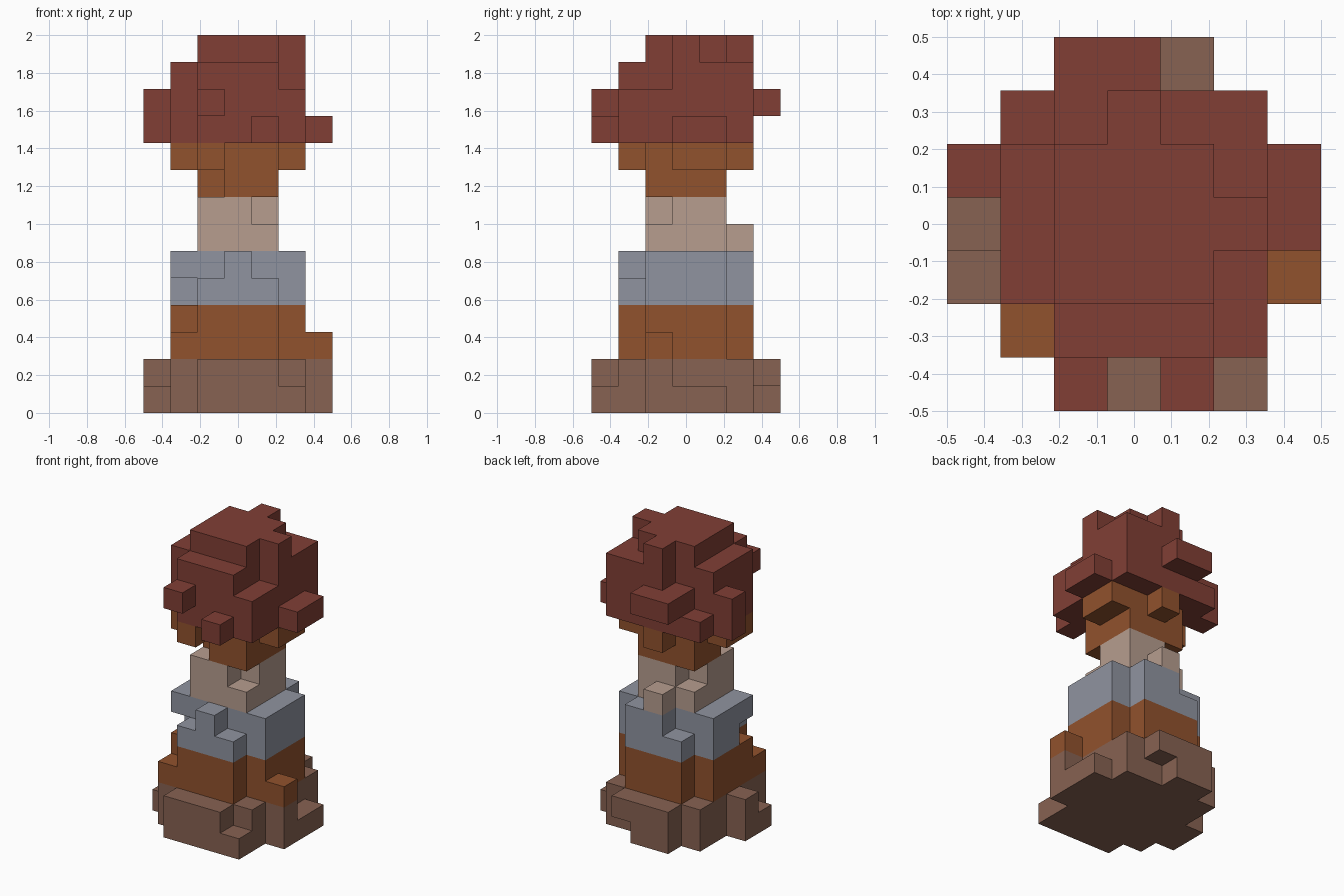
import bpy
import bmesh
from itertools import product
from mathutils import Vector

cube = bpy.data.objects.get("Cube")
if cube:
    bpy.data.objects.remove(cube, do_unlink=True)

UNIT = 1 / 7
ORIGIN = Vector((-0.5, -0.5, 0))
DIRECTIONS = [Vector(d) for d in
              ((1, 0, 0), (-1, 0, 0), (0, 1, 0), (0, -1, 0), (0, 0, 1), (0, 0, -1))]


def make_material(name, rgb):
    """Flat material from a display colour."""
    linear = [((c / 255 + 0.055) / 1.055) ** 2.4 for c in rgb]
    material = bpy.data.materials.new(name)
    material.use_nodes = True
    colour = (*linear, 1)
    material.diffuse_color = colour
    shader = material.node_tree.nodes["Principled BSDF"]
    shader.inputs["Base Color"].default_value = colour
    shader.inputs["Roughness"].default_value = 0.9
    return material


def span(value):
    """A single cell index, or an inclusive range of them."""
    if isinstance(value, int):
        return (value,)
    return range(value[0], value[1] + 1)


def cells(blocks):
    found = set()
    for block in blocks:
        found.update(product(*(span(axis) for axis in block)))
    return found


def build(name, own, solid, material):
    """Skin a set of cells, leaving out faces buried in the whole model."""
    bm = bmesh.new()
    corners = {}

    def corner(point):
        key = tuple(round(2 * c) for c in point)
        if key not in corners:
            corners[key] = bm.verts.new(ORIGIN + point * UNIT)
        return corners[key]

    for cell in sorted(own):
        centre = Vector(cell) + Vector((0.5, 0.5, 0.5))
        for normal in DIRECTIONS:
            if tuple(int(a + b) for a, b in zip(cell, normal)) in solid:
                continue
            side = Vector((normal.y, normal.z, normal.x))
            up = normal.cross(side)
            middle = centre + normal / 2
            bm.faces.new([corner(middle + (side * s + up * u) / 2)
                          for s, u in ((-1, -1), (1, -1), (1, 1), (-1, 1))])
    mesh = bpy.data.meshes.new(name)
    bm.to_mesh(mesh)
    bm.free()
    mesh.materials.append(material)
    obj = bpy.data.objects.new(name, mesh)
    bpy.context.collection.objects.link(obj)
    return obj


brown = make_material("earth brown", (135, 98, 82))
orange = make_material("rust orange", (145, 82, 45))
grey = make_material("slate grey", (144, 148, 160))
tan = make_material("pale tan", (183, 157, 143))
red = make_material("brick red", (129, 63, 53))

core, wide = (2, 4), (1, 5)
parts = []


def part(name, material, blocks, gaps=()):
    parts.append((name, material, cells(blocks) - cells(gaps)))


# Broad foot with uneven edges
low = (0, 1)
part("base", brown,
     [(wide, wide, low), (core, (0, 6), low), (5, 0, 0), (6, core, 0),
      (6, 2, 1), (0, (2, 3), 0), (0, 3, 1)],
     [(4, 6, 0)])

# Lower trunk
trunk = (2, 3)
part("lower_trunk", orange,
     [(wide, core, trunk), (core, wide, trunk), (1, 1, 2), (6, 2, 2)])

# Middle band
band = (4, 5)
part("middle_band", grey,
     [(wide, core, band), (core, wide, band)],
     [(1, 2, 4), (2, 1, 5), (4, 1, 5), (2, 5, 5)])

# Narrow waist
part("waist", tan,
     [(core, core, (6, 7)), (3, 5, 6)],
     [(4, 2, 7), (2, 4, 7)])

# Flaring neck
part("neck", orange,
     [(core, core, (8, 9)), (1, (2, 3), 9), (5, (3, 4), 9), (2, 1, 9), (3, 5, 9)],
     [(2, 2, 8)])

# Rounded crown with stubs
part("crown", red,
     [(wide, (2, 5), (10, 12)), ((2, 5), 1, (10, 11)), (core, 1, 12),
      (core, core, 13), (3, 5, 13), (5, 3, 13)],
     [(1, 5, (11, 12)), (2, 5, 12), (5, 2, 12)])
part("crown_stubs", red,
     [(2, 0, 11), (4, 0, 10), (6, (3, 4), 10), (0, 4, (10, 11)), ((2, 3), 6, 11)])

solid = set().union(*(own for _, _, own in parts))
for name, material, own in parts:
    build(name, own, solid, material)
